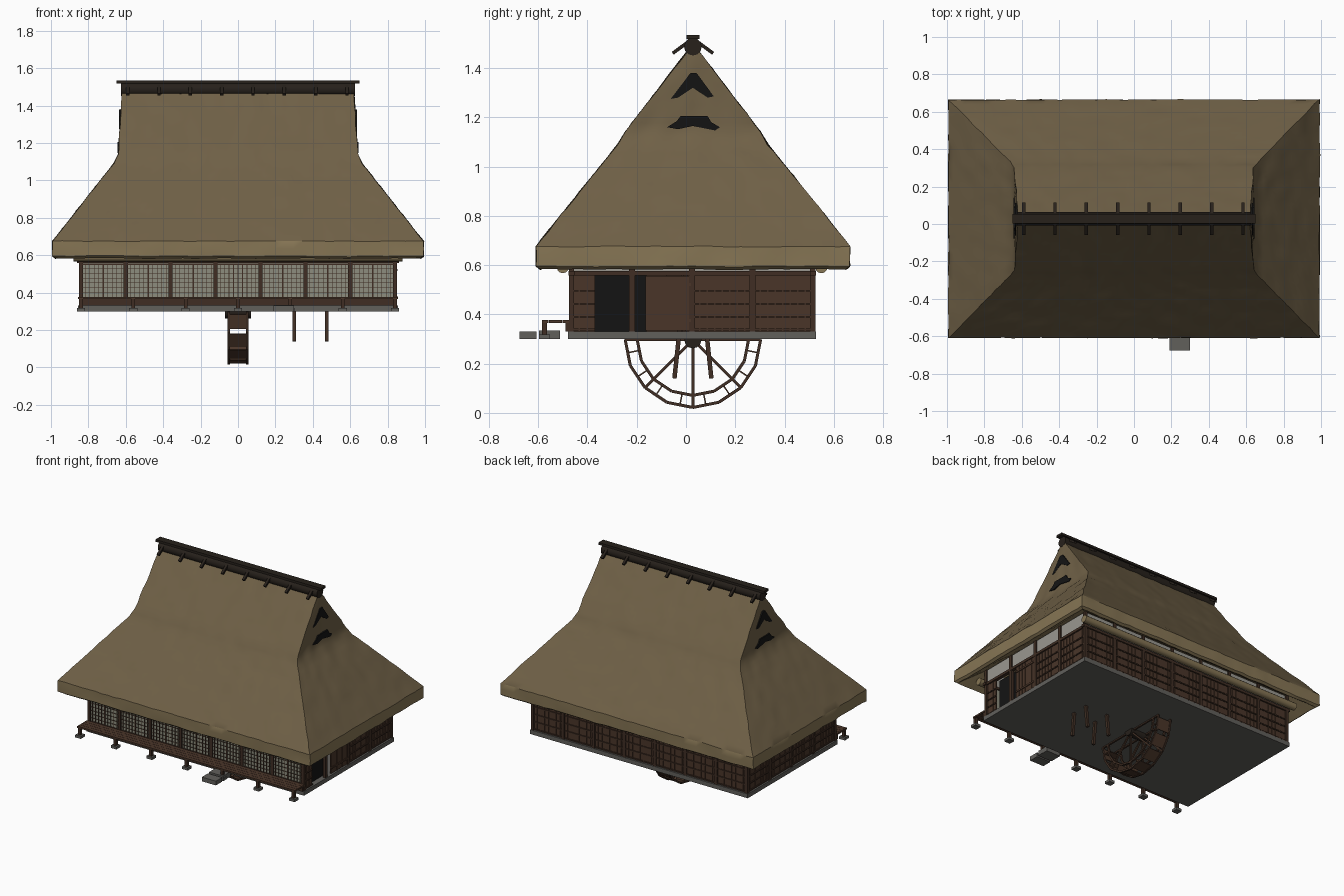
import bpy, bmesh
from math import sin, cos, pi
from mathutils import Vector, Matrix, noise

if "Cube" in bpy.data.objects:
    bpy.data.objects.remove(bpy.data.objects["Cube"])

CY = 0.028  # centre line of the house in y


def material(name, r, g, b):
    m = bpy.data.materials.new(name)
    m.diffuse_color = (r, g, b, 1)
    m.use_nodes = True
    m.node_tree.nodes["Principled BSDF"].inputs["Base Color"].default_value = m.diffuse_color
    return m


THATCH = material("thatch", 0.16, 0.118, 0.062)
EAVE = material("eave_thatch", 0.24, 0.18, 0.09)
WOOD = material("wood", 0.05, 0.027, 0.017)
PLANK = material("plank", 0.068, 0.036, 0.022)
DARK = material("dark_wood", 0.02, 0.015, 0.011)
BLACK = material("shadow", 0.007, 0.007, 0.007)
PAPER = material("paper", 0.27, 0.27, 0.21)
PLASTER = material("plaster", 0.32, 0.31, 0.28)
STONE = material("stone", 0.12, 0.115, 0.105)


def finish(name, bm, *mats):
    bmesh.ops.recalc_face_normals(bm, faces=bm.faces[:])
    me = bpy.data.meshes.new(name)
    bm.to_mesh(me)
    bm.free()
    for m in mats:
        me.materials.append(m)
    ob = bpy.data.objects.new(name, me)
    bpy.context.collection.objects.link(ob)
    return ob


def block(x0, x1, y0, y1, z0, z1):
    c = Vector((x0 + x1, y0 + y1, z0 + z1)) / 2
    return Matrix.Translation(c) @ Matrix.Diagonal((x1 - x0, y1 - y0, z1 - z0, 1))


def bar(p, q, wx, wy):
    """Box running from p to q; wx is its width along x."""
    p, q = Vector(p), Vector(q)
    z = (q - p).normalized()
    x = Vector((1, 0, 0))
    y = z.cross(x).normalized()
    rot = Matrix((x, y, z)).transposed().to_4x4()
    return Matrix.Translation((p + q) / 2) @ rot @ Matrix.Diagonal((wx, wy, (q - p).length, 1))


def boxes(name, mat, matrices):
    bm = bmesh.new()
    for m in matrices:
        bmesh.ops.create_cube(bm, size=1, matrix=m)
    return finish(name, bm, mat)


def log(name, mat, x0, x1, y, z, r, n=12):
    bm = bmesh.new()
    m = Matrix.Translation(((x0 + x1) / 2, y, z)) @ Matrix.Rotation(pi / 2, 4, 'Y')
    bmesh.ops.create_cone(bm, cap_ends=True, segments=n, radius1=r, radius2=r, depth=x1 - x0, matrix=m)
    ob = finish(name, bm, mat)
    smooth(ob, 0.7)


def smooth(ob, angle):
    bpy.ops.object.select_all(action='DESELECT')
    ob.select_set(True)
    bpy.context.view_layer.objects.active = ob
    bpy.ops.object.shade_smooth_by_angle(angle=angle)


# Thatched roof: rectangular rings lofted from the eave underside to the ridge
key = [(0.82, 0.47, 0.69, 1), (0.975, 0.62, 0.583, 3), (0.992, 0.636, 0.595, 1), (0.992, 0.637, 0.675, 2),
       (0.965, 0.612, 0.708, 1), (0.665, 0.305, 1.09, 12), (0.64, 0.275, 1.14, 2), (0.62, 0.018, 1.475, 9)]
rings = [key[0][:3]]
for a, b in zip(key, key[1:]):
    for i in range(1, b[3] + 1):
        rings.append(tuple(a[k] + (b[k] - a[k]) * i / b[3] for k in range(3)))
NX, NY = 40, 26
unit = [(-1 + 2 * i / NX, -1) for i in range(NX)] + [(1, -1 + 2 * i / NY) for i in range(NY)]
unit += [(-u, -v) for u, v in unit]
bm = bmesh.new()
loops = []
for hx, hy, z in rings:
    loop = []
    for u, v in unit:
        p = Vector((u * hx, CY + v * hy, z))
        p += 0.005 * noise.noise_vector(p * 14)
        loop.append(bm.verts.new(p))
    loops.append(loop)
for k, (a, b) in enumerate(zip(loops, loops[1:])):
    for i in range(len(a)):
        j = (i + 1) % len(a)
        f = bm.faces.new((a[i], a[j], b[j], b[i]))
        f.material_index = 1 if rings[k + 1][2] < 0.70 else 0
bm.faces.new(loops[-1])
bm.faces.new(loops[0])
smooth(finish("thatched_roof", bm, THATCH, EAVE), 0.6)

# Dark smoke openings in both gables
chevron = [(-.09, 1.275), (-.01, 1.38), (.015, 1.38), (.085, 1.285), (.06, 1.28), (0, 1.32), (-.06, 1.28)]
crescent = [(-.105, 1.16), (-.065, 1.185), (-.05, 1.205), (.06, 1.205), (.075, 1.18), (.11, 1.16),
            (.09, 1.147), (0, 1.165), (-.06, 1.152)]
bm = bmesh.new()
for s in (-1, 1):
    for shape in (chevron, crescent):
        f = bm.faces.new([bm.verts.new((s * 0.6, CY + y, z)) for y, z in shape])
        ext = bmesh.ops.extrude_face_region(bm, geom=[f])["geom"]
        for v in ext:
            if isinstance(v, bmesh.types.BMVert):
                v.co.x = s * (0.645 - 0.01 * (v.co.z > 1.25))
finish("gable_openings", bm, BLACK)

# Ridge log, cap plank and crossed sticks
log("ridge_log", DARK, -0.625, 0.625, CY, 1.487, 0.036)
boxes("ridge_cap", DARK, [block(-0.65, 0.65, CY - 0.026, CY + 0.026, 1.518, 1.534)])
boxes("ridge_sticks", DARK, [bar((-0.59 + 0.1675 * i, CY - s * 0.01, 1.528), (-0.59 + 0.1675 * i, CY + s * 0.082, 1.46), 0.018, 0.014)
                             for i in range(8) for s in (-1, 1)])

# Logs carrying the eaves front and back
for n, y in (("front", -0.5), ("back", 0.55)):
    log(n + "_eave_log", EAVE, -0.88, 0.88, y, 0.592, 0.025)

# Stone floor slab
boxes("floor_slab", STONE, [block(-0.855, 0.855, -0.48, 0.528, 0.30, 0.33)])

# Posts and beams of the frame
WX, Y0, Y1 = 0.84, -0.465, 0.515
front_x = [-WX + 0.24 * i for i in range(8)]
side_y = [Y0 + (Y1 - Y0) * i / 4 for i in range(5)]
frame = [block(x - .011, x + .011, y - .011, y + .011, 0.33, 0.67) for x in front_x for y in (Y0, Y1)]
frame += [block(x - .011, x + .011, y - .012, y + .012, 0.33, 0.67) for x in (-WX, WX) for y in side_y[1:-1]]
frame += [block(-.86, .86, y - .012, y + .012, 0.558, 0.576) for y in (Y0, Y1)]
frame += [block(x - .012, x + .012, Y0, Y1, 0.558, 0.576) for x in (-WX, WX)]
boxes("timber_frame", WOOD, frame)

# Plaster band above the beams
band = [block(-WX, WX, y - .003, y + .003, 0.57, 0.67) for y in (Y0, Y1)]
band += [block(x - .003, x + .003, Y0, Y1, 0.57, 0.67) for x in (-WX, WX)]
boxes("plaster_band", PLASTER, band)

# Paper screens along the front
boxes("paper_screens", PAPER, [block(-WX, WX, Y0 - .001, Y0 + .004, 0.37, 0.56)])
boxes("screen_skirt", PLANK, [block(-WX, WX, Y0 - .003, Y0 + .004, 0.33, 0.373)])
lattice = [block(-WX, WX, Y0 - .005, Y0, z - .0015, z + .0015) for z in [0.40 + 0.026 * i for i in range(6)]]
lattice += [block(-WX, WX, Y0 - .007, Y0, z - .004, z + .004) for z in (0.374, 0.553)]
for x in front_x[:-1]:
    for i in range(1, 10):
        w = 0.004 if i == 5 else 0.0015
        lattice.append(block(x + .024 * i - w, x + .024 * i + w, Y0 - .006, Y0, 0.37, 0.556))
boxes("screen_lattice", WOOD, lattice)

# Plank walls with battens and rails at the back and both sides
planks, rails = [], []


def plank_wall(a, b, place):
    """place(u0, u1, d0, d1, z0, z1) maps along-wall and outward depth to a box."""
    planks.append(place(a, b, -.004, .001, 0.33, 0.56))
    n = max(2, round((b - a) / 0.03))
    for i in range(1, n):
        u = a + (b - a) * i / n
        planks.append(place(u - .003, u + .003, 0, .004, 0.33, 0.56))
    for z in (0.338, 0.39, 0.442, 0.496):
        rails.append(place(a, b, 0, .008, z - .004, z + .004))


def back(u0, u1, d0, d1, z0, z1):
    return block(u0, u1, Y1 + d0, Y1 + d1, z0, z1)


def left(u0, u1, d0, d1, z0, z1):
    return block(-WX - d1, -WX - d0, u0, u1, z0, z1)


def right(u0, u1, d0, d1, z0, z1):
    return block(WX + d0, WX + d1, u0, u1, z0, z1)


for a, b in zip(front_x, front_x[1:]):
    plank_wall(a, b, back)
for a, b in zip(side_y, side_y[1:]):
    plank_wall(a, b, left)
for a, b in [(Y0, -0.37), (0.025, 0.27), (0.27, Y1)]:
    plank_wall(a, b, right)
boxes("plank_walls", PLANK, planks)
boxes("wall_rails", WOOD, rails)

# Doorway and sliding door on the right side
boxes("doorway", BLACK, [right(-0.37, -0.16, -.03, -.025, 0.33, 0.56)])
door = [right(-0.165, 0.02, 0, .008, 0.335, 0.556)]
door += [right(-0.165 + .031 * i - .002, -0.165 + .031 * i + .002, .008, .011, 0.335, 0.556) for i in range(1, 6)]
door += [right(-0.165, 0.02, .008, .014, z, z + .012) for z in (0.37, 0.515)]
boxes("sliding_door", PLANK, door)

# Veranda: boards, edge beam, legs and stone feet
leg_x = [-WX + 0.28 * i for i in range(7)]
boxes("veranda_boards", PLANK, [block(-.855, .855, -.584 + .0275 * i, -.558 + .0275 * i, 0.365, 0.377) for i in range(4)])
boxes("veranda_legs", WOOD, [block(x - .01, x + .01, -.584, -.564, 0.315, 0.367) for x in leg_x]
      + [block(-.85, .85, -.49, -.476, 0.33, 0.366)])
boxes("veranda_feet", STONE, [block(x - .022, x + .022, -.596, -.552, 0.30, 0.318) for x in leg_x])
boxes("step_stones", STONE, [block(.19, .30, -.677, -.608, 0.30, 0.33), block(.19, .30, -.596, -.511, 0.30, 0.335)])

# Water wheel below the floor, upper half inside the house
WZ = 0.297


def rim(r, a, x):
    return Vector((x, CY + r * sin(a), WZ - r * cos(a)))


step = 2 * pi / 16
wheel, buckets = [], []
for i in range(16):
    a = i * step
    for x in (-.05, .05):
        for r in (0.275, 0.226):
            wheel.append(bar(rim(r, a, x), rim(r, a + step, x), 0.012, 0.012))
        if i % 2 == 0:
            wheel.append(bar(rim(0.02, a, x), rim(0.275, a, x), 0.012, 0.012))
    buckets.append(bar(rim(0.272, a + .12 * step, 0), rim(0.272, a + .88 * step, 0), 0.1, 0.006))
    buckets.append(bar(rim(0.225, a + .5 * step, 0), rim(0.272, a + .5 * step, 0), 0.09, 0.006))
boxes("wheel_rims_and_spokes", WOOD, wheel)
boxes("wheel_buckets", PLANK, buckets)
log("wheel_hub", DARK, -0.07, 0.07, CY, WZ, 0.035)

# Splayed trestle legs beside the wheel
boxes("trestle_legs", WOOD, [bar((x, CY + s * 0.075, 0.14), (x, CY + s * 0.03, 0.56), 0.018, 0.018)
                             for x in (0.30, 0.475) for s in (-1, 1)])
